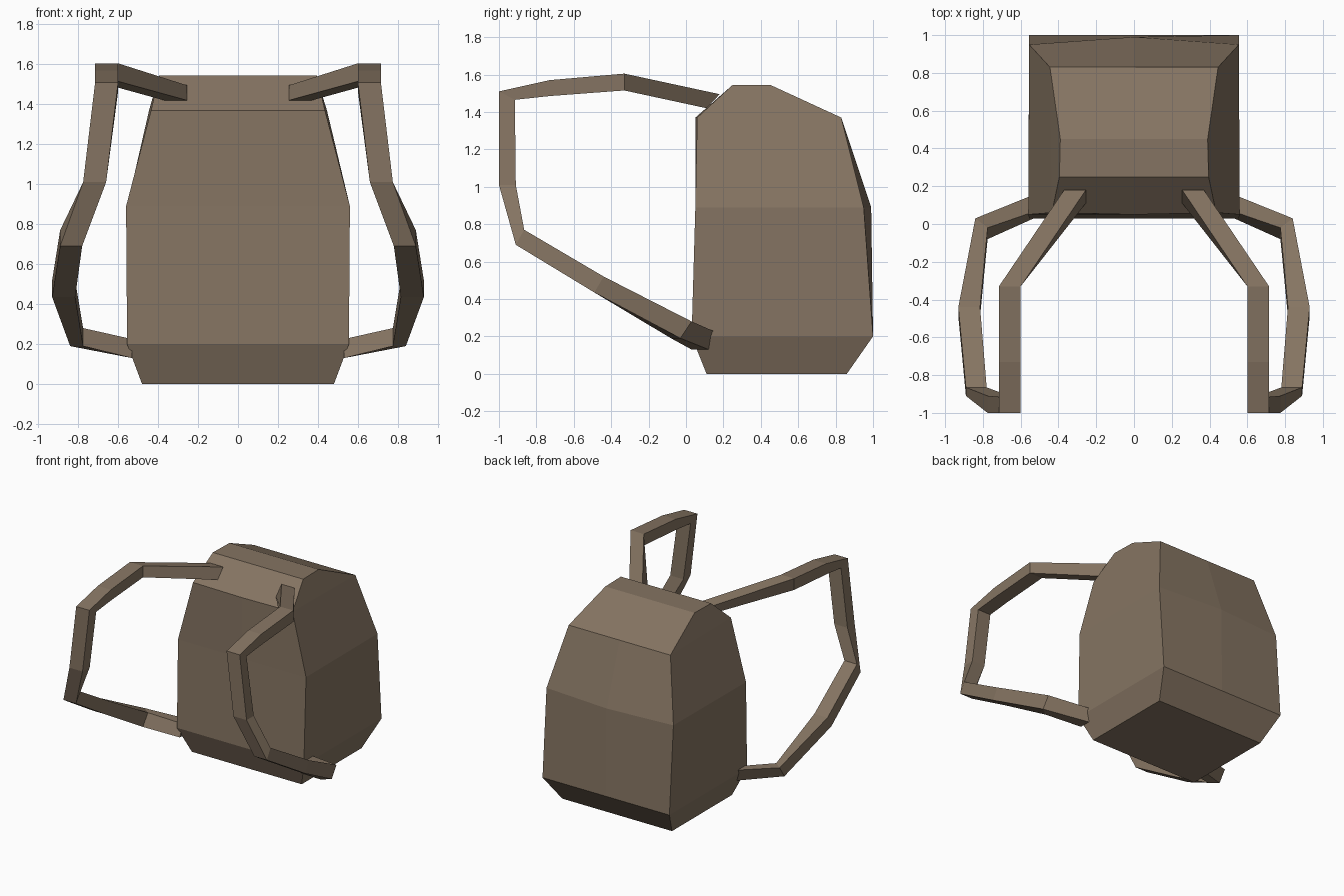
import bpy, bmesh

if "Cube" in bpy.data.objects:
    bpy.data.objects.remove(bpy.data.objects["Cube"])

brown = bpy.data.materials.new("canvas brown")
brown.diffuse_color = (0.235, 0.175, 0.122, 1)
brown.use_nodes = True
brown.node_tree.nodes["Principled BSDF"].inputs["Base Color"].default_value = brown.diffuse_color


def loft(name, rings):
    """Skin a list of equal-length rings and cap both ends."""
    bm = bmesh.new()
    rows = [[bm.verts.new(p) for p in r] for r in rings]
    n = len(rows[0])
    for a, b in zip(rows, rows[1:]):
        for i in range(n):
            j = (i + 1) % n
            bm.faces.new((a[i], a[j], b[j], b[i]))
    bm.faces.new(rows[0])
    bm.faces.new(rows[-1])
    bmesh.ops.recalc_face_normals(bm, faces=bm.faces)
    me = bpy.data.meshes.new(name)
    bm.to_mesh(me)
    bm.free()
    me.materials.append(brown)
    ob = bpy.data.objects.new(name, me)
    bpy.context.collection.objects.link(ob)
    return ob


# Bag body: z, front half width, back half width, front corner y, front centre y, back corner y, back centre y
levels = [
    (0.00, 0.48, 0.48, 0.11, 0.11, 0.86, 0.86),
    (0.20, 0.555, 0.555, 0.03, 0.03, 1.00, 1.00),
    (0.89, 0.56, 0.555, 0.05, 0.05, 0.95, 0.99),
    (1.37, 0.435, 0.445, 0.06, 0.05, 0.83, 0.83),
    (1.545, 0.395, 0.39, 0.25, 0.25, 0.45, 0.45),
]
loft("bag_body", [[(-wf, yf, z), (0, cf, z), (wf, yf, z), (wb, yb, z), (0, cb, z), (-wb, yb, z)]
                  for z, wf, wb, yf, cf, yb, cb in levels])

# Strap sections: outer y, z, inner y, z, near x, far x, y shift of the near side
sections = [
    (0.18, 1.495, 0.11, 1.42, 0.255, 0.37, 0),
    (-0.33, 1.605, -0.33, 1.515, 0.60, 0.715, 0),
    (-0.73, 1.57, -0.73, 1.485, 0.60, 0.715, 0),
    (-1.00, 1.51, -0.915, 1.465, 0.60, 0.715, 0),
    (-1.00, 1.01, -0.91, 1.01, 0.66, 0.775, 0),
    (-0.91, 0.69, -0.865, 0.77, 0.78, 0.89, 0),
    (-0.49, 0.435, -0.44, 0.52, 0.815, 0.93, 0),
    (-0.03, 0.19, 0.03, 0.28, 0.775, 0.84, -0.05),
    (0.12, 0.13, 0.155, 0.225, 0.53, 0.53, -0.09),
]
for side, label in ((1, "right"), (-1, "left")):
    loft(label + "_strap", [[(side * xn, yo + s, zo), (side * xf, yo, zo),
                             (side * xf, yi, zi), (side * xn, yi + s, zi)]
                            for yo, zo, yi, zi, xn, xf, s in sections])
